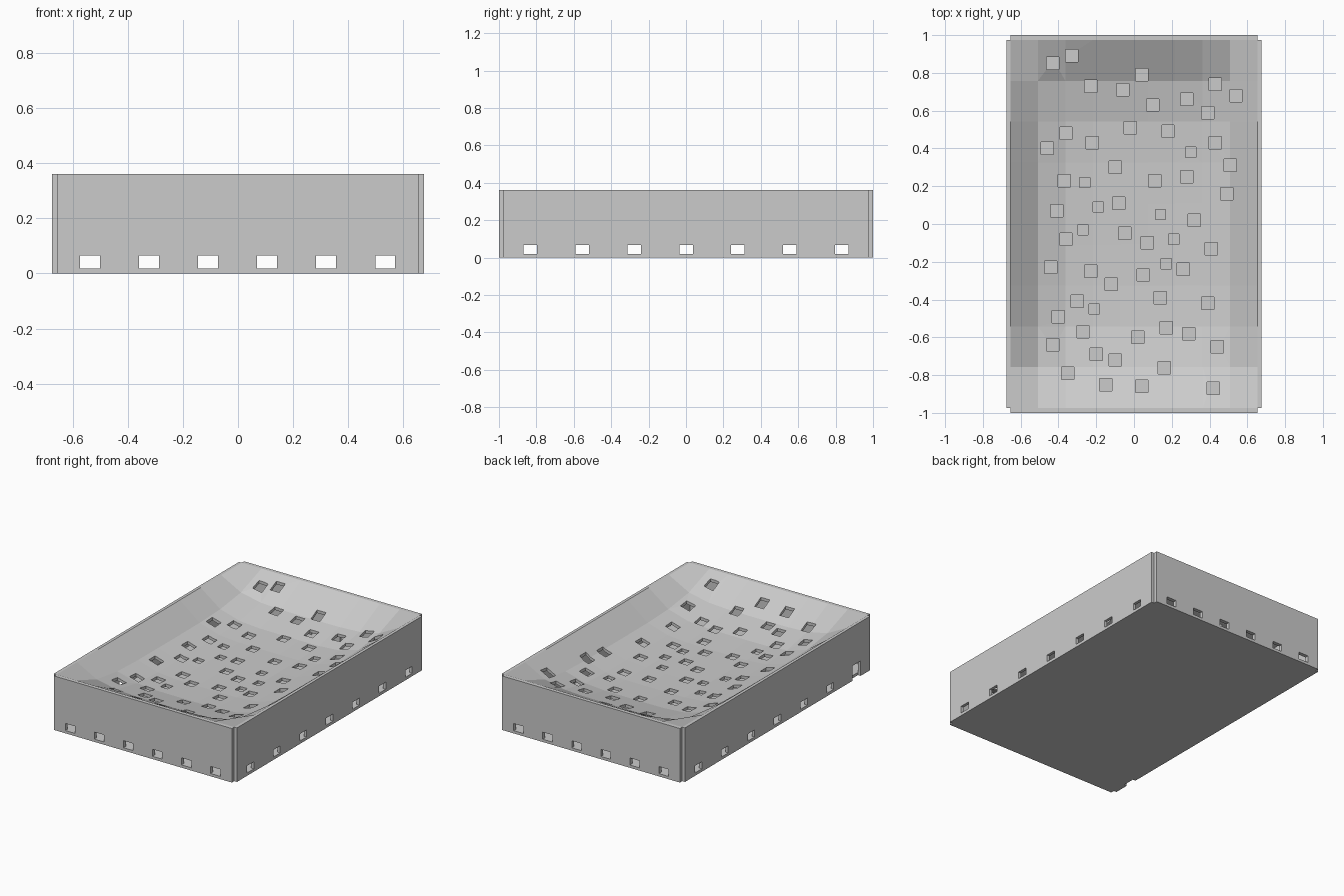
import bpy, bmesh
from mathutils import Matrix, Vector

if "Cube" in bpy.data.objects:
    bpy.data.objects.remove(bpy.data.objects["Cube"])

HX, HY = 0.655, 0.975       # inner half sizes
OX, OY, TOP = 0.675, 1.0, 0.36


def new_object(name, bm):
    bmesh.ops.recalc_face_normals(bm, faces=bm.faces)
    mesh = bpy.data.meshes.new(name)
    bm.to_mesh(mesh)
    bm.free()
    ob = bpy.data.objects.new(name, mesh)
    bpy.context.collection.objects.link(ob)
    return ob


def boxes(name, items):
    """One object made of boxes, each given as (centre, size)."""
    bm = bmesh.new()
    for c, s in items:
        m = Matrix.Translation(c) @ Matrix.Diagonal(Vector((*s, 1)))
        bmesh.ops.create_cube(bm, size=1, matrix=m)
    return new_object(name, bm)


def cut(ob, items):
    cutter = boxes(ob.name + "_cutter", items)
    cutter.hide_render = True
    mod = ob.modifiers.new("cut", 'BOOLEAN')
    mod.operation, mod.solver, mod.object = 'DIFFERENCE', 'EXACT', cutter
    bpy.context.view_layer.objects.active = ob
    bpy.ops.object.modifier_apply(modifier=mod.name)
    bpy.data.objects.remove(cutter)


# Floor plate
boxes("floor", [((0, 0, 0.009), (2 * HX, 2 * HY, 0.018))])

# Front and back walls with a row of six windows
for name, side in (("front_wall", -1), ("back_wall", 1)):
    y = side * (HY + OY) / 2
    wall = boxes(name, [((0, y, TOP / 2), (2 * HX, OY - HY, TOP))])
    cut(wall, [((-0.537 + 0.2142 * i, y, 0.042), (0.072, 0.1, 0.047)) for i in range(6)])

# Side walls with seven windows; the left one has an open notch near the front
for name, side in (("left_wall", -1), ("right_wall", 1)):
    x = side * (HX + OX) / 2
    wall = boxes(name, [((x, 0, TOP / 2), (OX - HX, 2 * HY, TOP))])
    holes = [((x, -0.833 + 0.2777 * i, 0.043), (0.1, 0.072, 0.047)) for i in range(7)]
    if side < 0:
        holes[0] = ((x, -0.833, 0.04), (0.1, 0.084, 0.12))
    cut(wall, holes)

# Sunken dish: 9 x 9 faceted grid, fixed at the rim
N, THICK, P = 9, 0.02, 4.4
bm = bmesh.new()
bmesh.ops.create_grid(bm, x_segments=N, y_segments=N, size=1)
for v in bm.verts:
    u, w = v.co.x, v.co.y
    v.co = (u * HX, w * HY, TOP - 0.17 * (1 - abs(u) ** P) * (1 - abs(w) ** P))
ext = bmesh.ops.extrude_face_region(bm, geom=bm.faces[:], use_keep_orig=True)
for g in ext["geom"]:
    if isinstance(g, bmesh.types.BMVert):
        g.co.z -= THICK
dish = new_object("dish", bm)

# Scattered drain holes (hundredths of a unit)
HOLES = [(-43, 85), (-33, 89), (-23, 73), (-6, 71), (4, 79), (10, 63), (28, 66), (43, 74),
         (54, 68), (39, 59), (-36, 48), (-46, 40), (-22, 43), (-2, 51), (18, 49), (43, 43),
         (51, 31), (-10, 30), (-37, 23), (11, 23), (28, 25), (49, 16), (-41, 7), (-8, 11),
         (32, 2), (-36, -8), (-5, -5), (7, -10), (41, -13), (-44, -23), (-23, -25), (-12, -32),
         (5, -27), (26, -24), (-30, -41), (-40, -49), (14, -39), (39, -42), (-27, -57),
         (-43, -64), (-20, -69), (-10, -72), (2, -60), (17, -55), (29, -58), (44, -65),
         (-35, -79), (-15, -85), (4, -86), (16, -76), (42, -87)]
SMALL = [(30, 38), (-26, 22), (-19, 9), (14, 5), (-27, -3), (21, -8), (17, -21), (-21, -45)]
cut(dish, [((x / 100, y / 100, 0.3), (s, s, 0.5))
           for pts, s in ((HOLES, 0.066), (SMALL, 0.055)) for x, y in pts])
